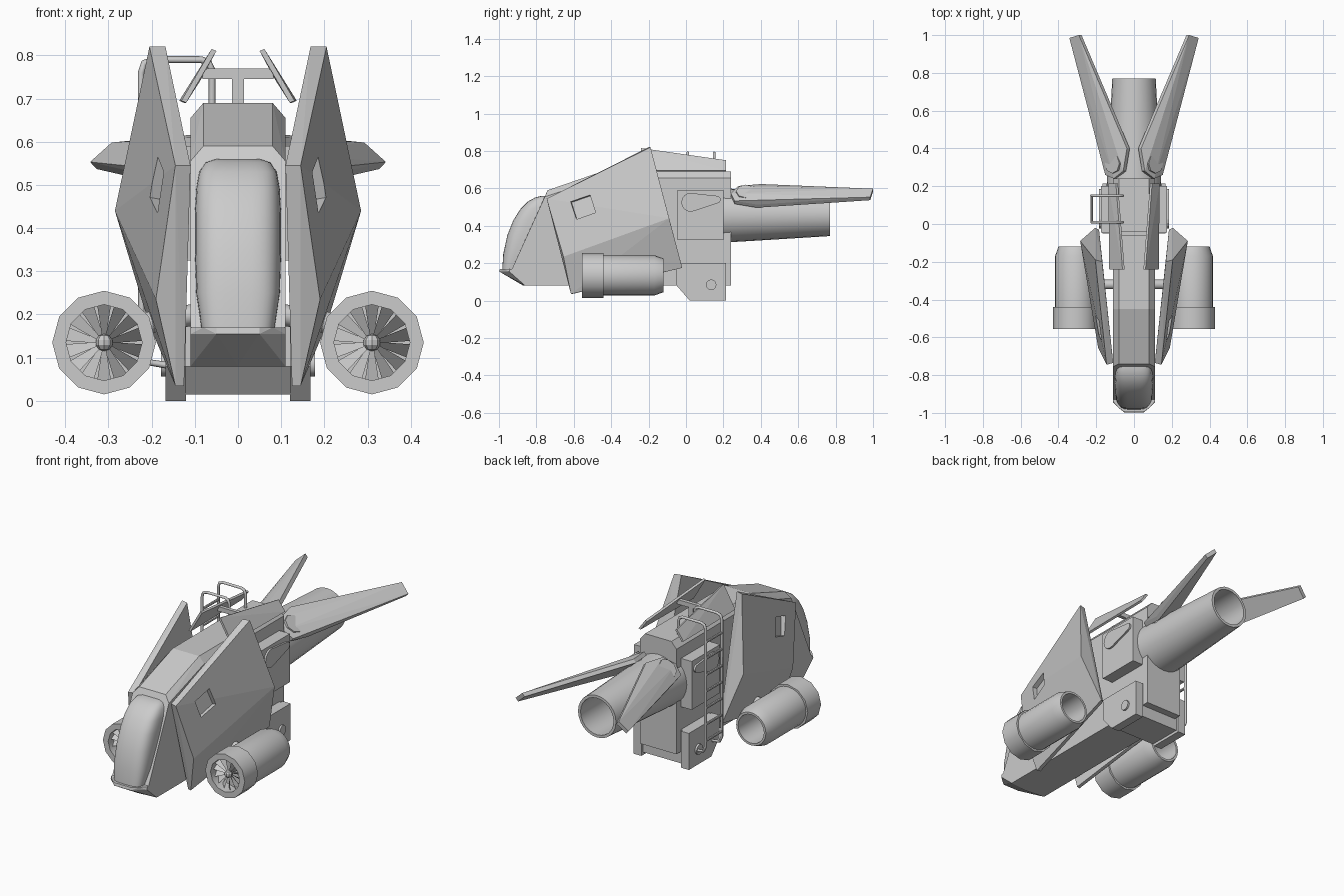
import bpy, bmesh, math
from mathutils import Vector, Matrix

cube = bpy.data.objects.get("Cube")
if cube:
    bpy.data.objects.remove(cube, do_unlink=True)

grey = bpy.data.materials.new("light_grey")
grey.use_nodes = True
GREY = (0.6, 0.6, 0.6, 1)
grey.diffuse_color = GREY
grey.node_tree.nodes["Principled BSDF"].inputs["Base Color"].default_value = GREY
SIDES = (("left", 1), ("right", -1))


def finish(name, bm, smooth=False):
    bmesh.ops.recalc_face_normals(bm, faces=bm.faces)
    mesh = bpy.data.meshes.new(name)
    bm.to_mesh(mesh)
    bm.free()
    mesh.materials.append(grey)
    ob = bpy.data.objects.new(name, mesh)
    bpy.context.collection.objects.link(ob)
    if smooth:
        bpy.ops.object.select_all(action='DESELECT')
        ob.select_set(True)
        bpy.context.view_layer.objects.active = ob
        bpy.ops.object.shade_smooth_by_angle(angle=math.radians(40))
    return ob


def solid(name, pts):
    """Convex solid around a few corner points."""
    bm = bmesh.new()
    for p in pts:
        bm.verts.new(p)
    bmesh.ops.convex_hull(bm, input=bm.verts)
    bmesh.ops.delete(bm, geom=[v for v in bm.verts if not v.link_faces], context='VERTS')
    bmesh.ops.dissolve_limit(bm, angle_limit=0.02, verts=bm.verts, edges=bm.edges)
    return finish(name, bm)


def both(pts):
    return [(s * x, y, z) for x, y, z in pts for s in (1, -1)]


def side(pts, s):
    return [(s * x, y, z) for x, y, z in pts]


def box(name, x0, x1, y0, y1, z0, z1):
    return solid(name, [(x, y, z) for x in (x0, x1) for y in (y0, y1) for z in (z0, z1)])


def prism(name, outline, x0, x1):
    return solid(name, [(x, y, z) for x in (x0, x1) for y, z in outline])


def lathe(name, profile, cx, segs):
    """Spin a (y, radius, axis height) profile around the y direction."""
    bm = bmesh.new()
    rings = []
    for y, r, cz in profile:
        rings.append([bm.verts.new((cx + r * math.sin(a), y, cz + r * math.cos(a)))
                      for a in (i * math.tau / segs for i in range(segs))])
    for a, b in zip(rings, rings[1:]):
        for i in range(segs):
            j = (i + 1) % segs
            bm.faces.new((a[i], a[j], b[j], b[i]))
    bmesh.ops.remove_doubles(bm, verts=bm.verts, dist=1e-5)
    return finish(name, bm, True)


def rod(name, a, b, r, segs=8):
    a, b = Vector(a), Vector(b)
    bm = bmesh.new()
    turn = (b - a).to_track_quat('Z', 'Y').to_matrix().to_4x4()
    bmesh.ops.create_cone(bm, cap_ends=True, segments=segs, radius1=r, radius2=r,
                          depth=(b - a).length, matrix=Matrix.Translation((a + b) / 2) @ turn)
    return finish(name, bm, segs > 8)


# Fuselage and chin
solid("fuselage", both([
    (.11, .24, .08), (.11, .24, .655), (.08, .24, .69), (.08, -.45, .69), (.11, -.45, .655),
    (.08, -.74, .59), (.11, -.755, .555), (.11, -.93, .17), (.11, -.86, .08)]))
solid("chin", both([
    (.11, -.92, .17), (.11, -.94, .17), (.08, -.975, .17), (.05, -.995, .17),
    (.11, -.945, .155), (.05, -.998, .155), (.11, -.86, .08), (0, -.87, .08)]))

# Canopy: rounded rings stacked up the sloping nose
bm = bmesh.new()
rings = []
N = 20
for z, front, w in ((.17, -.982, .085), (.25, -.977, .097), (.35, -.955, .1), (.43, -.923, .1),
                    (.49, -.885, .097), (.53, -.845, .09), (.552, -.805, .075), (.56, -.77, .05)):
    back = -.92 + (z - .17) * .45
    ring = []
    for i in range(N + 1):
        a = math.pi * i / N
        c, s = math.cos(a), max(math.sin(a), 0)
        ring.append(bm.verts.new((math.copysign(w * abs(c) ** .6, c),
                                  back + (front - back) * s ** .6, z)))
    rings.append(ring)
for a, b in zip(rings, rings[1:]):
    for i in range(N):
        bm.faces.new((a[i], a[i + 1], b[i + 1], b[i]))
bm.faces.new(rings[-1])
finish("canopy", bm, True)

# Rear lower block and the main exhaust tube
prism("rear_keel", [(-.04, .08), (.01, .015), (.2, .015), (.2, .2), (-.04, .2)], -.13, .13)
lathe("main_exhaust", [(.2, .145, .455), (.45, .132, .457), (.77, .115, .46),
                       (.77, .1, .46), (.3, .11, .456), (.3, 0, .456)], 0, 24)

for label, s in SIDES:
    # Armour shield with a square recess
    nose, crest, bulge = Vector((.145, -.745, .545)), Vector((.205, -.19, .82)), Vector((.285, -.09, .44))
    shield = solid(label + "_shield", side([
        nose, crest, bulge, (.205, -.02, .175), (.19, -.655, .235), (.145, -.615, .035),
        (.11, -.735, .545), (.168, -.2, .82), (.185, -.03, .175), (.125, -.61, .035)], s))
    n = (bulge - nose).cross(crest - nose).normalized()
    x = nose.x - (n.y * (-.55 - nose.y) + n.z * (.5 - nose.z)) / n.x
    u = Vector((0, .95, .3))
    u = (u - n * u.dot(n)).normalized()
    rot = Matrix((u, n.cross(u), n)).transposed()
    mid = Vector((x, -.55, .5))
    cutter = solid("recess_cutter", side([mid + rot @ Vector((i * .055, j * .05, k * .025))
                                          for i in (1, -1) for j in (1, -1) for k in (1, -1)], s))
    cutter.hide_render = True
    cut = shield.modifiers.new("recess", 'BOOLEAN')
    cut.operation, cut.solver, cut.object = 'DIFFERENCE', 'EXACT', cutter
    bpy.context.view_layer.objects.active = shield
    bpy.ops.object.modifier_apply(modifier=cut.name)
    bpy.data.objects.remove(cutter, do_unlink=True)

    # Side engine: intake ring, barrel, fan and strut
    ex, ez = s * .31, .135
    lathe(label + "_engine_intake", [(-.48, 0, ez), (-.48, .088, ez), (-.555, .088, ez), (-.555, .12, ez),
                                     (-.44, .12, ez), (-.44, .1, ez)], ex, 12)
    lathe(label + "_engine_barrel", [(-.45, .108, ez), (-.17, .108, ez), (-.12, .09, ez),
                                     (-.12, .078, ez), (-.3, .078, ez), (-.3, 0, ez)], ex, 24)
    bm = bmesh.new()
    for i in range(14):
        spin = Matrix.Translation((ex, -.515, ez)) @ Matrix.Rotation(i * math.tau / 14, 4, 'Y')
        blade = ((-.004, -.008, .01), (.004, .008, .01), (.016, .016, .088), (-.016, -.016, .088))
        bm.faces.new([bm.verts.new(spin @ Vector(p)) for p in blade])
    bmesh.ops.create_uvsphere(bm, u_segments=8, v_segments=5, radius=.02,
                              matrix=Matrix.Translation((ex, -.525, ez)))
    finish(label + "_engine_fan", bm)
    rod(label + "_engine_strut", (s * .1, -.32, .2), (s * .27, -.32, .17), .025, 12)

    # Skid plate with its bolt
    prism(label + "_skid_plate", [(-.05, .08), (.02, 0), (.215, 0), (.215, .2), (-.05, .2)], s * .12, s * .168)
    rod(label + "_skid_bolt", (s * .15, .135, .085), (s * .178, .135, .085), .028, 12)

    # Equipment box with a teardrop plate
    box(label + "_side_box", s * .1, s * .175, -.045, .2, .325, .59)
    drop = [(y + r * math.cos(a), z + r * math.sin(a)) for y, z, r in ((.025, .525, .05), (.165, .54, .02))
            for a in (i * math.tau / 16 for i in range(16))]
    prism(label + "_teardrop_plate", drop, s * .17, s * .185)

    # Tail fin, tilted down outwards, with a pivot disc
    t = Vector((.67, 0, .74)) * .011
    fin = [Vector(p) for p in ((.16, .38, .505), (.145, .26, .525), (.1, .24, .565), (.05, .28, .605),
                               (.03, .4, .615), (.285, 1, .59), (.335, .985, .545))]
    solid(label + "_tail_fin", side([p + t * k for p in fin for k in (1, -1)], s))
    hub = Vector((.1, .32, .567))
    rod(label + "_fin_pivot", *side([hub - t * 2, hub + t * 2.2], s), .052, 8)

    # Slanted roof plate
    q = [(.05, -.24, .81), (.12, -.24, .69), (.085, .215, .745), (.125, .215, .69)]
    solid(label + "_roof_plate", side(q + [(x + .011, y, z + .005) for x, y, z in q], s))

# Roof cross brace
box("roof_post", -.014, .014, -.06, -.04, .68, .76)
box("roof_crossbar", -.082, .082, -.06, -.04, .745, .77)

# Ladder: two bent rails over the roof and straight rungs
for name, y in (("front_ladder_rail", .01), ("rear_ladder_rail", .15)):
    curve = bpy.data.curves.new(name, 'CURVE')
    curve.dimensions = '3D'
    curve.bevel_depth, curve.bevel_resolution, curve.use_fill_caps = .008, 1, True
    path = [(-.06, .68), (-.06, .765), (-.068, .783), (-.085, .79), (-.195, .79),
            (-.217, .782), (-.224, .76), (-.224, .12), (-.21, .09), (-.15, .08)]
    spline = curve.splines.new('POLY')
    spline.points.add(len(path) - 1)
    for point, (x, z) in zip(spline.points, path):
        point.co = (x, y, z, 1)
    curve.materials.append(grey)
    bpy.context.collection.objects.link(bpy.data.objects.new(name, curve))
for i in range(7):
    z = .15 + i * .09
    rod("ladder_rung_%d" % (i + 1), (-.224, .01, z), (-.224, .15, z), .007)
